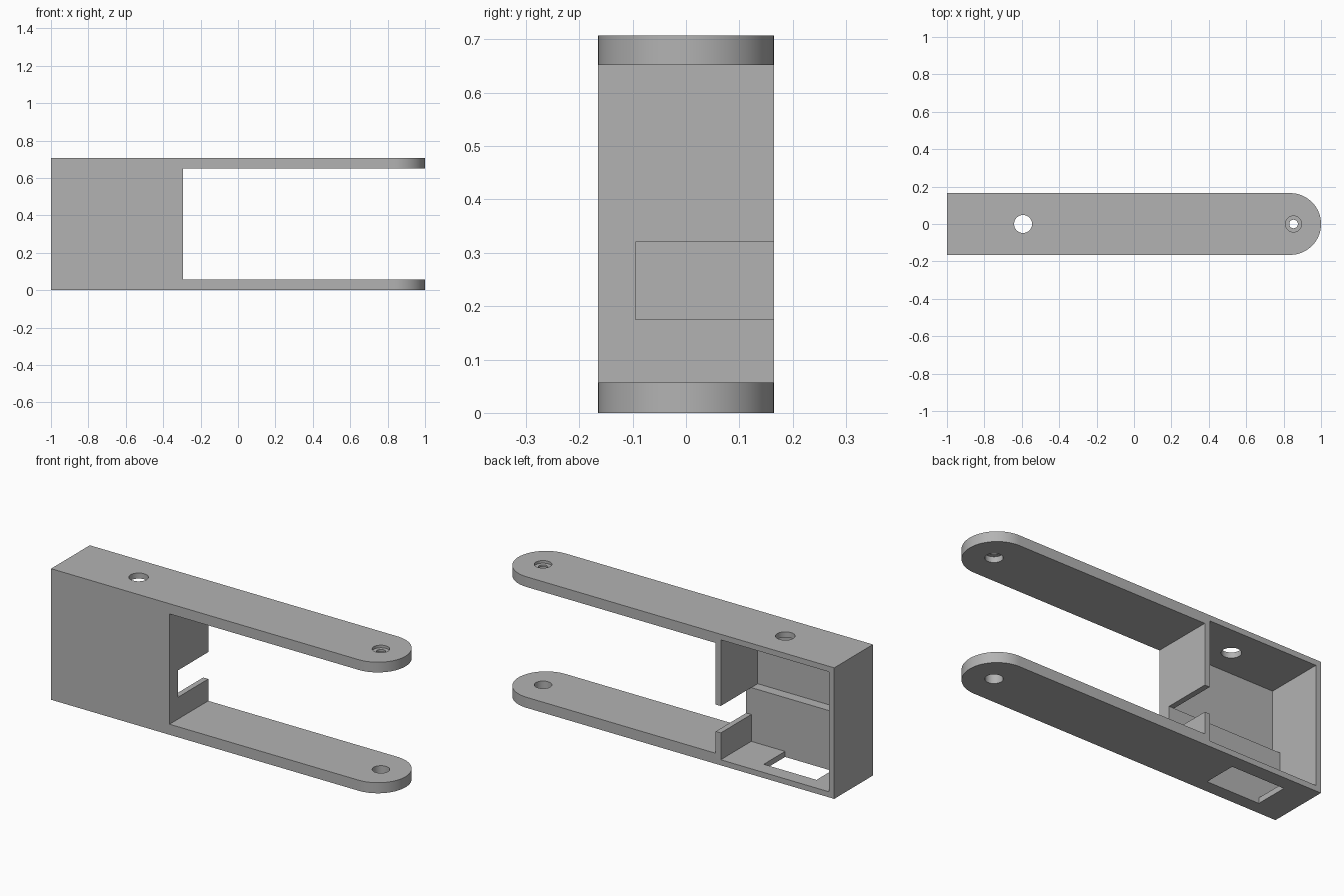
import bpy, bmesh, math
from mathutils import Matrix, Vector

cube = bpy.data.objects.get("Cube")
if cube:
    bpy.data.objects.remove(cube, do_unlink=True)

LENGTH, HALF_W, HEIGHT = 1.0, 0.165, 0.707
BLOCK_END, ARM, WALL = -0.293, 0.057, 0.03
PIN_X = 0.853

grey = bpy.data.materials.new("plain grey")
grey.use_nodes = True
colour = (0.45, 0.45, 0.45, 1)
grey.diffuse_color = colour
grey.node_tree.nodes["Principled BSDF"].inputs["Base Color"].default_value = colour


def to_object(name, bm):
    bmesh.ops.recalc_face_normals(bm, faces=bm.faces)
    mesh = bpy.data.meshes.new(name)
    bm.to_mesh(mesh)
    bm.free()
    mesh.materials.append(grey)
    obj = bpy.data.objects.new(name, mesh)
    bpy.context.collection.objects.link(obj)
    return obj


def box(name, x, y, z):
    bm = bmesh.new()
    size = Vector((x[1] - x[0], y[1] - y[0], z[1] - z[0]))
    mid = Vector((sum(x), sum(y), sum(z))) / 2
    bmesh.ops.create_cube(bm, size=1, matrix=Matrix.Translation(mid) @ Matrix.Diagonal(size).to_4x4())
    return to_object(name, bm)


def drill(name, x, radius, z):
    bm = bmesh.new()
    bmesh.ops.create_cone(bm, cap_ends=True, segments=48, radius1=radius, radius2=radius,
                          depth=z[1] - z[0], matrix=Matrix.Translation((x, 0, sum(z) / 2)))
    return to_object(name, bm)


# Solid bar with a rounded end, extruded to full height
bm = bmesh.new()
outline = [(-LENGTH, HALF_W), (-LENGTH, -HALF_W)]
for i in range(49):
    a = math.pi * (i / 48 - 0.5)
    outline.append((LENGTH - HALF_W + HALF_W * math.cos(a), HALF_W * math.sin(a)))
face = bm.faces.new([bm.verts.new((x, y, 0)) for x, y in outline])
top = bmesh.ops.extrude_face_region(bm, geom=[face])
bmesh.ops.translate(bm, vec=(0, 0, HEIGHT), verts=[v for v in top["geom"] if isinstance(v, bmesh.types.BMVert)])
bracket = to_object("fork_bracket", bm)

inner_x = (-LENGTH + WALL, BLOCK_END - WALL)
ledge_y, ledge_z, back = -0.095, 0.32, 0.4
cutters = [
    # Gap between the two arms
    box("arm_gap", (BLOCK_END, 1.2), (-back, back), (ARM, HEIGHT - ARM + 0.002)),
    # Pocket open at the back, with a thicker lower front wall
    box("upper_pocket", inner_x, (-0.15, back), (ledge_z, HEIGHT - WALL)),
    box("lower_pocket", inner_x, (ledge_y, back), (WALL, 0.45)),
    # Notch in the inner end wall and window in the floor
    box("wall_notch", (-0.4, -0.2), (ledge_y, back), (0.175, ledge_z)),
    box("floor_window", (-0.84, -0.525), (ledge_y, 0.087), (-0.1, 0.1)),
    # Round holes: roof, lower arm, upper arm with a thin web between recesses
    drill("roof_hole", -0.593, 0.048, (0.6, 0.8)),
    drill("lower_pin_hole", PIN_X, 0.043, (-0.1, 0.1)),
    drill("upper_pin_recess", PIN_X, 0.043, (HEIGHT - 0.014, 0.8)),
    drill("upper_pin_socket", PIN_X, 0.043, (0.6, HEIGHT - 0.024)),
    drill("upper_pin_hole", PIN_X, 0.023, (0.6, 0.8)),
]

for cutter in cutters:
    cutter.hide_render = True
    mod = bracket.modifiers.new(cutter.name, 'BOOLEAN')
    mod.operation = 'DIFFERENCE'
    mod.solver = 'EXACT'
    mod.object = cutter

# Bake the cuts and remove the helpers
bpy.context.view_layer.update()
graph = bpy.context.evaluated_depsgraph_get()
result = bpy.data.meshes.new_from_object(bracket.evaluated_get(graph))
bracket.modifiers.clear()
bracket.data = result
result.materials.clear()
result.materials.append(grey)
for cutter in cutters:
    bpy.data.objects.remove(cutter, do_unlink=True)

bpy.ops.object.select_all(action='DESELECT')
bracket.select_set(True)
bpy.context.view_layer.objects.active = bracket
bpy.ops.object.shade_smooth_by_angle(angle=math.radians(30))
